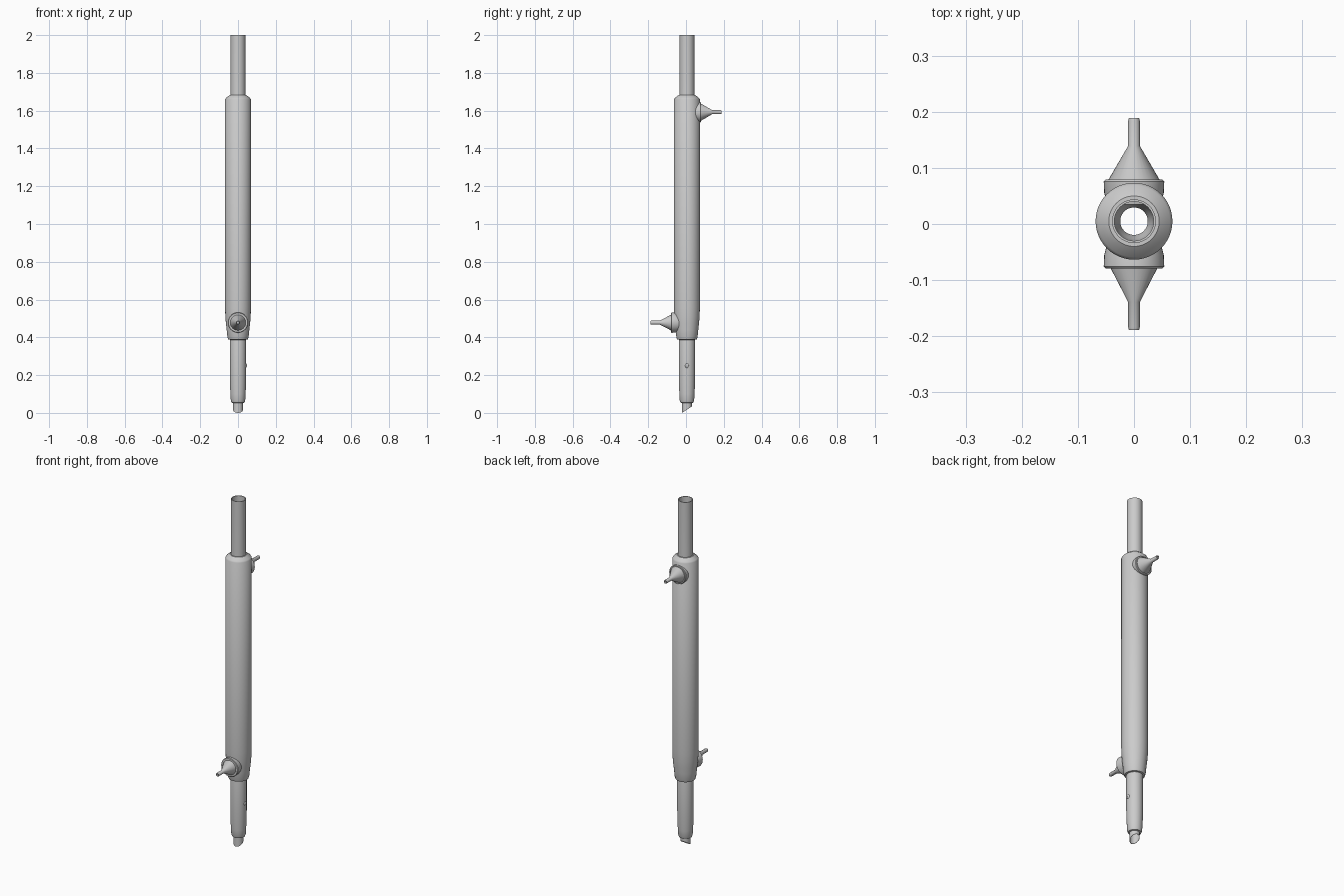
import bpy, bmesh, math
from mathutils import Matrix, Vector

if "Cube" in bpy.data.objects:
    bpy.data.objects.remove(bpy.data.objects["Cube"])

AXIS_Y = 0.005  # main tube sits a hair behind the origin


def lathe(name, profile, matrix, segs=48, closed=True, edit=None):
    """Spin (radius, height) points about the local z axis."""
    bm = bmesh.new()
    rings = []
    for r, h in profile:
        ring = []
        for i in range(segs):
            a = 2 * math.pi * i / segs
            co = Vector((r * math.cos(a), r * math.sin(a), h))
            ring.append(bm.verts.new(edit(co) if edit else co))
        rings.append(ring)
    pairs = list(zip(rings, rings[1:]))
    if closed:
        pairs.append((rings[-1], rings[0]))
    for a, b in pairs:
        for i in range(segs):
            j = (i + 1) % segs
            bm.faces.new((a[i], a[j], b[j], b[i]))
    bm.transform(matrix)
    bmesh.ops.recalc_face_normals(bm, faces=bm.faces)
    me = bpy.data.meshes.new(name)
    bm.to_mesh(me)
    bm.free()
    ob = bpy.data.objects.new(name, me)
    bpy.context.collection.objects.link(ob)
    bpy.ops.object.select_all(action='DESELECT')
    ob.select_set(True)
    bpy.context.view_layer.objects.active = ob
    bpy.ops.object.shade_smooth_by_angle(angle=math.radians(35))
    return ob


main = Matrix.Translation((0, AXIS_Y, 0))


# Slanted drip tip: shear the lowest rings
def slant(co):
    if co.z < 0.01:
        co.z = max(0, (co.y + 0.026) * 0.65)
    return co


# Hollow inner tube: outside from tip to mouth, then down the bore
lathe("inner_tube", [
    (0.026, 0.0), (0.026, 0.052), (0.034, 0.054), (0.038, 0.064),
    (0.040, 0.10), (0.042, 0.14), (0.043, 0.20), (0.043, 0.40),
    (0.039, 0.42), (0.039, 2.0), (0.035, 2.0), (0.035, 0.12),
    (0.031, 0.075), (0.0245, 0.058), (0.0245, 0.0)], main, edit=slant)

# Water jacket with tapered base and sloping shoulder
lathe("water_jacket", [
    (0.042, 0.387), (0.052, 0.389), (0.056, 0.40), (0.060, 0.44),
    (0.064, 0.475), (0.067, 0.51), (0.0685, 0.56), (0.0685, 1.66),
    (0.064, 1.667), (0.045, 1.682), (0.039, 1.682)], main, closed=False)

# Hose connectors: collar, cone and nozzle, pointing front (low) and back (high)
for label, z, side, collar, cone in (("lower", 0.478, -1, 0.054, 0.041),
                                     ("upper", 1.592, 1, 0.054, 0.045)):
    m = Matrix.Translation((0, 0, z)) @ Matrix.Rotation(-side * math.pi / 2, 4, 'X')
    lathe(label + "_hose_collar", [
        (collar - 0.006, 0.035), (collar - 0.001, 0.055), (collar, 0.076),
        (collar - 0.003, 0.079), (0.03, 0.079), (0.03, 0.035)], m, segs=40)
    lathe(label + "_hose_nozzle", [
        (cone, 0.074), (cone, 0.080), (0.0105, 0.139), (0.0105, 0.184),
        (0.009, 0.189), (0.006, 0.189), (0.006, 0.137), (cone - 0.006, 0.074)],
        m, segs=32)

# Tiny vent bump on the lower tube
bpy.ops.mesh.primitive_uv_sphere_add(segments=16, ring_count=8, radius=0.01,
                                     location=(0.041, AXIS_Y, 0.25))
bump = bpy.context.object
bump.name = "vent_bump"
bump.scale = (0.6, 1, 1.2)
bpy.ops.object.shade_smooth()
